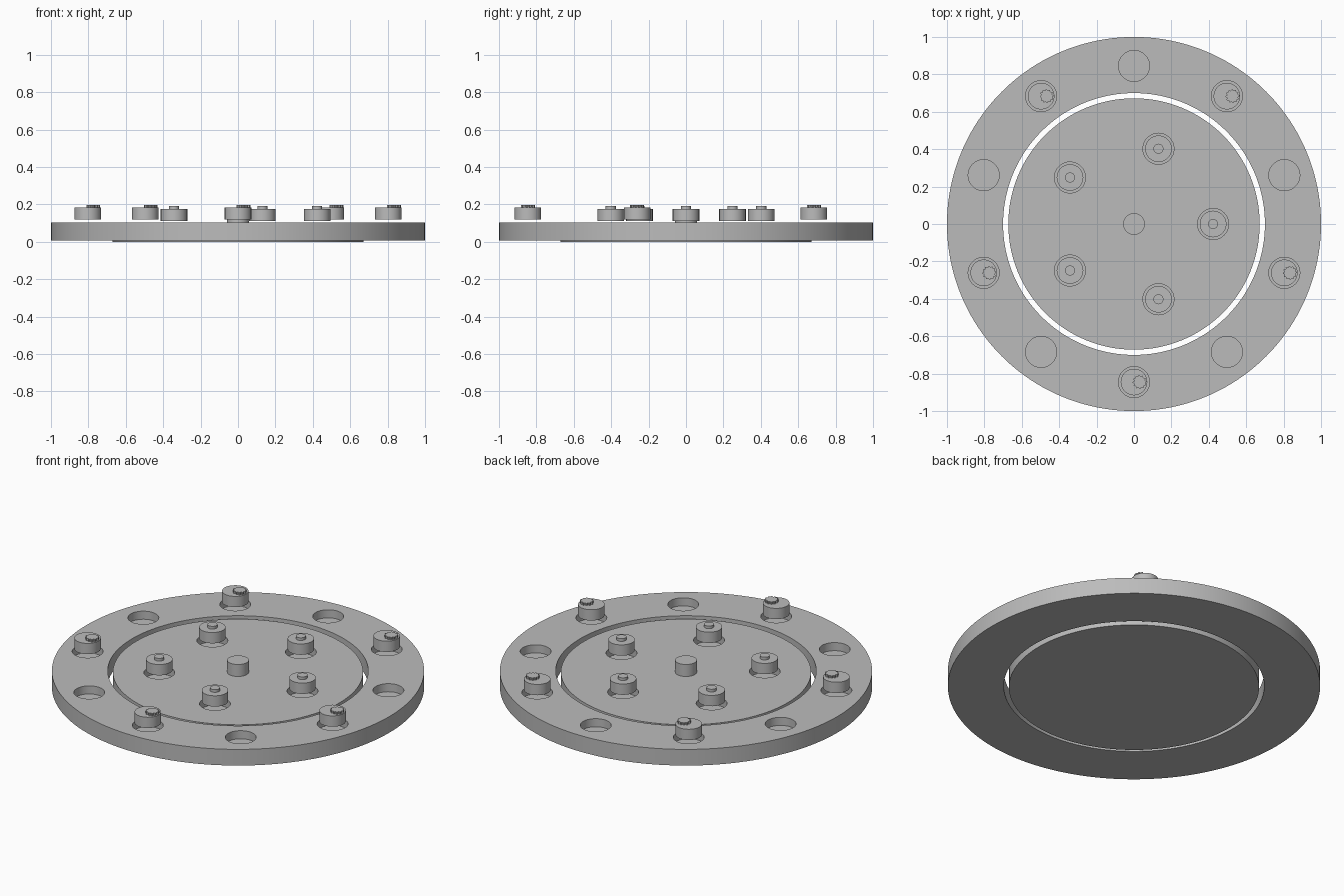
import bpy, bmesh, math
from mathutils import Vector

default = bpy.data.objects.get("Cube")
if default:
    bpy.data.objects.remove(default, do_unlink=True)

grey = bpy.data.materials.new("plain grey")
grey.use_nodes = True
colour = (0.5, 0.5, 0.5, 1)
grey.diffuse_color = colour
grey.node_tree.nodes["Principled BSDF"].inputs["Base Color"].default_value = colour


def finish(obj):
    obj.data.materials.append(grey)
    bpy.ops.object.select_all(action="DESELECT")
    obj.select_set(True)
    bpy.context.view_layer.objects.active = obj
    bpy.ops.object.shade_smooth_by_angle(angle=math.radians(30))
    return obj


def prism(name, outline, z0, z1):
    """Extrude a closed outline from z0 to z1."""
    bm = bmesh.new()
    base = bm.faces.new([bm.verts.new((x, y, z0)) for x, y in outline])
    top = bmesh.ops.extrude_face_region(bm, geom=[base])["geom"]
    verts = [v for v in top if isinstance(v, bmesh.types.BMVert)]
    bmesh.ops.translate(bm, verts=verts, vec=(0, 0, z1 - z0))
    bmesh.ops.recalc_face_normals(bm, faces=bm.faces)
    mesh = bpy.data.meshes.new(name)
    bm.to_mesh(mesh)
    bm.free()
    obj = bpy.data.objects.new(name, mesh)
    bpy.context.collection.objects.link(obj)
    return finish(obj)


def polar(radius, angle):
    return radius * math.cos(angle), radius * math.sin(angle)


def circle(radius, centre=(0, 0), sides=48):
    return [(centre[0] + x, centre[1] + y)
            for x, y in (polar(radius, math.tau * i / sides) for i in range(sides))]


def cylinder(name, radius, centre, z0, z1, sides=48):
    return prism(name, circle(radius, centre, sides), z0, z1)


def gear(name, radius, root, centre, z0, z1, teeth=12):
    """Small spur gear with square teeth."""
    pts = []
    for i in range(teeth * 4):
        x, y = polar(radius if i % 4 < 2 else root, math.tau * i / (teeth * 4))
        pts.append((centre[0] + x, centre[1] + y))
    return prism(name, pts, z0, z1)


def cut(target, cutters):
    bpy.context.view_layer.objects.active = target
    for c in cutters:
        mod = target.modifiers.new("cut", "BOOLEAN")
        mod.operation, mod.solver, mod.object = "DIFFERENCE", "EXACT", c
        bpy.ops.object.modifier_apply(modifier=mod.name)
        bpy.data.objects.remove(c, do_unlink=True)
    finish(target)
    while len(target.data.materials) > 1:
        target.data.materials.pop()


def ring_of(count, radius, start):
    return [polar(radius, math.radians(start) + math.tau * i / count) for i in range(count)]


RING_TOP, DISC_TOP = 0.103, 0.096
HOLE, BODY, GAP, HEIGHT = 0.083, 0.071, 0.016, 0.064

# Outer ring with ten shallow pockets
outer_ring = cylinder("outer_ring", 1.0, (0, 0), 0.007, RING_TOP, 160)
pockets = ring_of(10, 0.845, 18)
cut(outer_ring, [cylinder("ring_bore", 0.70, (0, 0), -0.1, 0.3, 128)]
    + [cylinder("pocket_cutter", HOLE, p, RING_TOP - 0.048, 0.3) for p in pockets])

# Inner disc with five shallow pockets
inner_disc = cylinder("inner_disc", 0.672, (0, 0), 0, DISC_TOP, 128)
seats = ring_of(5, 0.423, 0)
cut(inner_disc, [cylinder("pocket_cutter", HOLE, p, DISC_TOP - 0.048, 0.3) for p in seats])

# Central pin
cylinder("centre_pin", 0.058, (0, 0), DISC_TOP - 0.001, 0.167)

# Geared drums hovering over every second ring pocket
for p in pockets[1::2]:
    z = RING_TOP + GAP
    cylinder("ring_drum", BODY, p, z, z + HEIGHT)
    gear("drum_gear", 0.037, 0.031, (p[0] + 0.03, p[1]), z + HEIGHT - 0.001, z + HEIGHT + 0.014)

# Drums with plain round shafts hovering over the disc pockets
for p in seats:
    z = DISC_TOP + GAP
    cylinder("disc_drum", BODY, p, z, z + HEIGHT)
    cylinder("drum_shaft", 0.027, p, z + HEIGHT - 0.001, z + HEIGHT + 0.016, 16)
